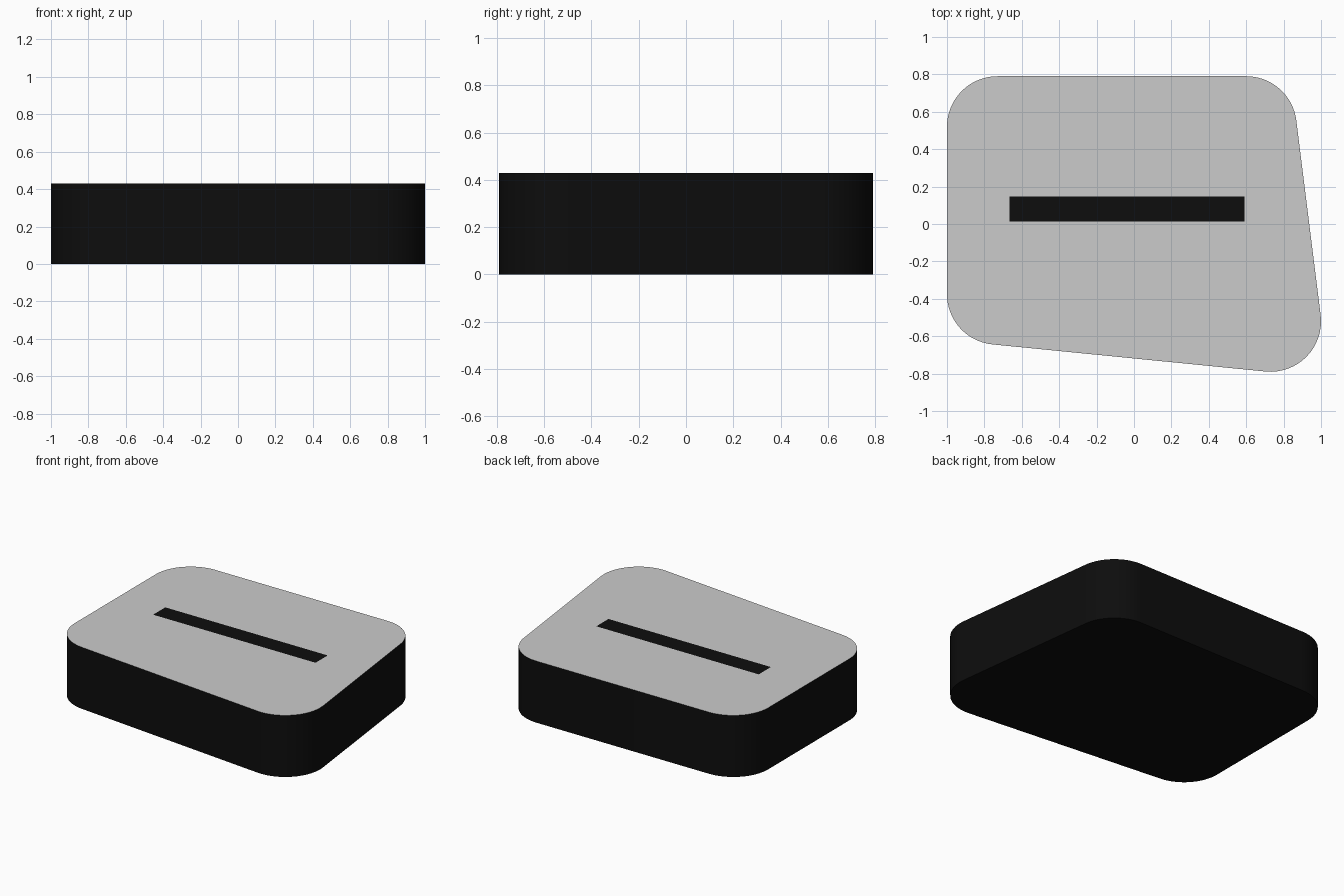
import bpy, bmesh
from math import radians, cos, sin, atan2, pi

if "Cube" in bpy.data.objects:
    bpy.data.objects.remove(bpy.data.objects["Cube"])

H, R, SEG = 0.43, 0.27, 16
# Corner centres, counter-clockwise: front-left, front-right, back-right, back-left
CENTRES = [(-0.73, -0.375), (0.73, -0.52), (0.60, 0.52), (-0.73, 0.52)]

black = bpy.data.materials.new("black")
black.diffuse_color = (0.004, 0.004, 0.004, 1)
black.use_nodes = True
black.node_tree.nodes["Principled BSDF"].inputs["Base Color"].default_value = black.diffuse_color


def rounded_outline():
    """Rounded quadrilateral wrapped around the four corner circles."""
    pts = []
    for i, (x, y) in enumerate(CENTRES):
        px, py = CENTRES[i - 1]
        nx, ny = CENTRES[(i + 1) % 4]
        a0 = atan2(y - py, x - px) - pi / 2
        a1 = atan2(ny - y, nx - x) - pi / 2
        sweep = (a1 - a0) % (2 * pi)
        for k in range(SEG + 1):
            a = a0 + sweep * k / SEG
            pts.append((x + R * cos(a), y + R * sin(a)))
    return pts


def make_object(name, bm, mat=None):
    me = bpy.data.meshes.new(name)
    bm.to_mesh(me)
    bm.free()
    ob = bpy.data.objects.new(name, me)
    bpy.context.collection.objects.link(ob)
    if mat:
        me.materials.append(mat)
    return ob


outline = rounded_outline()

# Black body: rounded wall and underside, open at the top
bm = bmesh.new()
low = [bm.verts.new((x, y, 0)) for x, y in outline]
high = [bm.verts.new((x, y, H)) for x, y in outline]
n = len(outline)
for i in range(n):
    j = (i + 1) % n
    bm.faces.new((low[i], low[j], high[j], high[i]))
bm.faces.new(low[::-1])
body = make_object("body", bm, black)
bpy.context.view_layer.objects.active = body
body.select_set(True)
bpy.ops.object.shade_smooth_by_angle(angle=radians(30))

# Grey top face
bm = bmesh.new()
bm.faces.new([bm.verts.new((x, y, H)) for x, y in outline])
make_object("top_face", bm)

# Black bar lying on the top face
bm = bmesh.new()
x0, x1, y0, y1 = -0.665, 0.59, 0.013, 0.147
bm.faces.new([bm.verts.new((x, y, H + 0.001))
              for x, y in ((x0, y0), (x1, y0), (x1, y1), (x0, y1))])
make_object("bar", bm, black)
